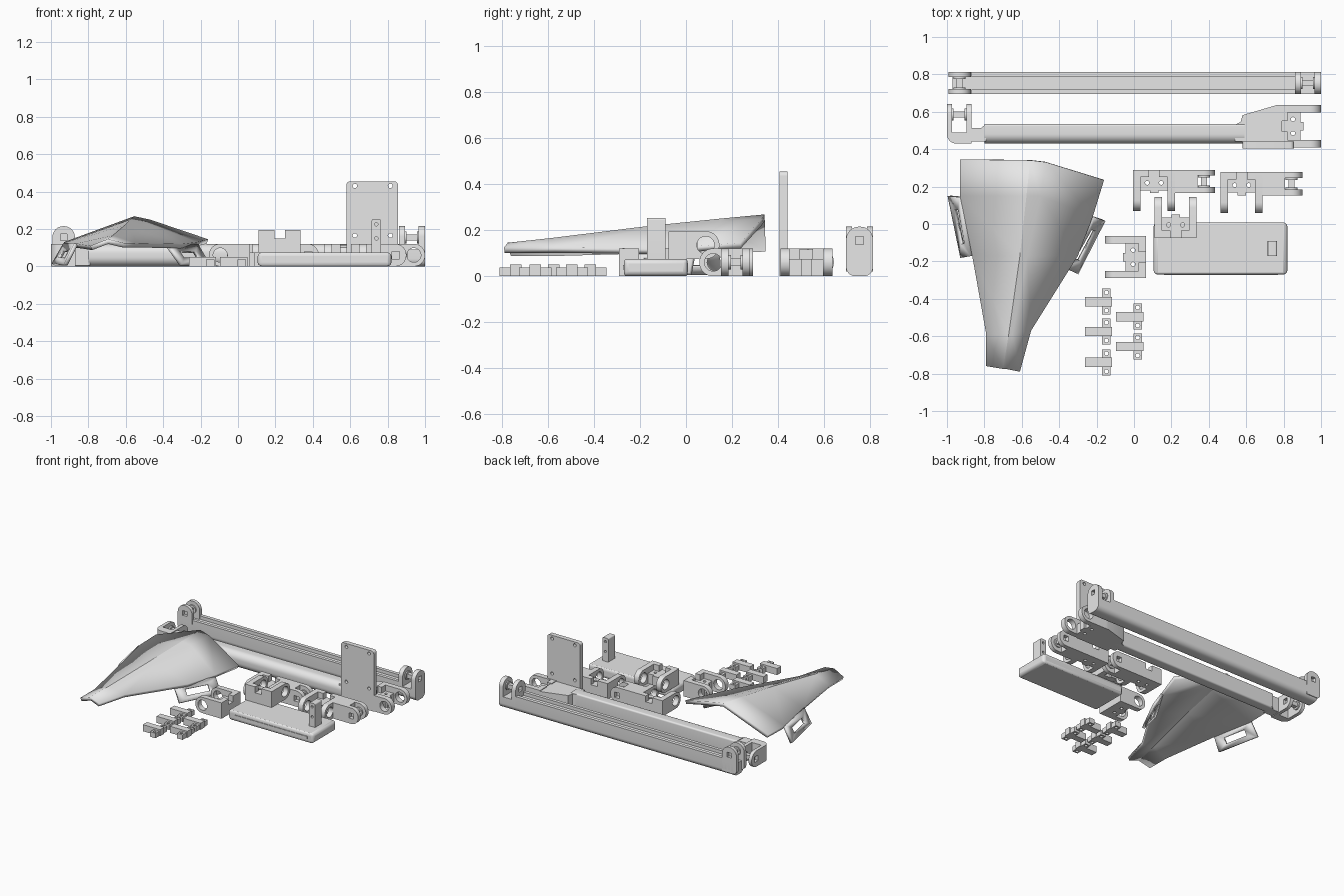
import bpy, bmesh
from math import sin, cos, pi, radians
from mathutils import Matrix, Vector

cube = bpy.data.objects.get("Cube")
if cube:
    bpy.data.objects.remove(cube)

grey = bpy.data.materials.new("plain_grey")
grey.use_nodes = True
grey.diffuse_color = (0.8, 0.8, 0.8, 1)
grey.node_tree.nodes["Principled BSDF"].inputs["Base Color"].default_value = (0.8, 0.8, 0.8, 1)

# Columns give the world direction of a slab's u, v and thickness
AXES = {
    "x": Matrix(((0, 0, 1, 0), (1, 0, 0, 0), (0, 1, 0, 0), (0, 0, 0, 1))),
    "y": Matrix(((1, 0, 0, 0), (0, 0, 1, 0), (0, 1, 0, 0), (0, 0, 0, 1))),
    "z": Matrix.Identity(4),
}
HERE = Matrix.Identity(4)


def finish(name, bm, place=HERE):
    bmesh.ops.transform(bm, matrix=place, verts=bm.verts)
    bmesh.ops.remove_doubles(bm, verts=bm.verts, dist=0.0002)
    bmesh.ops.recalc_face_normals(bm, faces=bm.faces)
    mesh = bpy.data.meshes.new(name)
    bm.to_mesh(mesh)
    bm.free()
    mesh.materials.clear()
    mesh.materials.append(grey)
    obj = bpy.data.objects.new(name, mesh)
    bpy.context.collection.objects.link(obj)
    bpy.ops.object.select_all(action="DESELECT")
    obj.select_set(True)
    bpy.context.view_layer.objects.active = obj
    bpy.ops.object.shade_smooth_by_angle(angle=radians(30))
    return obj


def rect(u0, v0, u1, v1, radii=(0, 0, 0, 0)):
    """Rectangle with a radius per corner, from lower left anticlockwise."""
    pts = []
    corners = ((u0, v0, 1, 1), (u1, v0, -1, 1), (u1, v1, -1, -1), (u0, v1, 1, -1))
    for k, ((u, v, su, sv), r) in enumerate(zip(corners, radii)):
        if r == 0:
            pts.append((u, v))
            continue
        for i in range(9):
            a = pi + k * pi / 2 + i * pi / 16
            pts.append((u + su * r + r * cos(a), v + sv * r + r * sin(a)))
    return pts


def circle(u, v, r, n=24):
    return [(u + r * cos(2 * pi * i / n), v + r * sin(2 * pi * i / n)) for i in range(n)]


def slab(name, axis, low, high, loops, place=HERE):
    """Extrude an outline, with further loops as holes, along an axis."""
    curve = bpy.data.curves.new(name, "CURVE")
    curve.dimensions = "2D"
    curve.fill_mode = "BOTH"
    curve.extrude = (high - low) / 2
    for loop in loops:
        spline = curve.splines.new("POLY")
        spline.points.add(len(loop) - 1)
        for p, (u, v) in zip(spline.points, loop):
            p.co = (u, v, 0, 1)
        spline.use_cyclic_u = True
    temp = bpy.data.objects.new(name, curve)
    bpy.context.collection.objects.link(temp)
    deps = bpy.context.evaluated_depsgraph_get()
    mesh = bpy.data.meshes.new_from_object(temp.evaluated_get(deps))
    bpy.data.objects.remove(temp)
    bm = bmesh.new()
    bm.from_mesh(mesh)
    bpy.data.meshes.remove(mesh)
    return finish(name, bm, place @ AXES[axis] @ Matrix.Translation((0, 0, (low + high) / 2)))


def box(name, a, b, place=HERE):
    return slab(name, "z", a[2], b[2], [rect(a[0], a[1], b[0], b[1])], place)


def square(u, v, r):
    return rect(u - r, v - r, u + r, v + r)


def hinge_pin(name, axis, low, high, u, v, place=HERE):
    slab(name, axis, low, high, [square(u, v, 0.016)], place)
    for lo, hi in ((low, low + 0.012), (high - 0.012, high)):
        slab(name + "_collar", axis, lo, hi, [circle(u, v, 0.032)], place)


# Joint bracket: two round lugs facing -y, a recessed deck and an optional clevis
def bracket(name, place, clevis=False):
    for x in (0, 0.185):
        slab(name + "_lug", "x", x, x + 0.04,
             [rect(0, 0, 0.22, 0.12, (0.058, 0, 0, 0.058)), circle(0.06, 0.06, 0.038)], place)
    deck = [(0.04, 0.11), (0.09, 0.11), (0.09, 0.095), (0.135, 0.095), (0.135, 0.11),
            (0.185, 0.11), (0.185, 0.22), (0.04, 0.22)]
    slab(name + "_deck", "z", 0, 0.075, [deck, circle(0.075, 0.15, 0.011), circle(0.15, 0.15, 0.011)], place)
    for x0, x1 in ((0.04, 0.085), (0.14, 0.185)):
        box(name + "_rim", (x0, 0.18, 0.075), (x1, 0.22, 0.12), place)
    if clevis:
        box(name + "_block", (0.225, 0.095, 0), (0.345, 0.22, 0.12), place)
        for y in (0.095, 0.188):
            slab(name + "_clevis", "y", y, y + 0.032,
                 [rect(0.345, 0, 0.437, 0.12, (0, 0.058, 0.058, 0)), square(0.38, 0.06, 0.02)], place)
        hinge_pin(name + "_pin", "y", 0.125, 0.19, 0.38, 0.06, place)


def at(x, y, z=0, turn=0):
    return Matrix.Translation((x, y, z)) @ Matrix.Rotation(radians(turn), 4, "Z")


bracket("rear_bracket_a", at(-0.005, 0.07), True)
bracket("rear_bracket_b", at(0.463, 0.058), True)
bracket("cover_bracket", at(0.335, 0.145, 0.075, 180))
bracket("side_bracket", at(-0.155, -0.065, 0, -90))
bracket("arm_bracket", at(1.0, 0.41, 0, 90))

# Rear channel beam with crossed clevis ends
channel = [(0.785, 0.12), (0.785, 0.095), (0.72, 0.095), (0.72, 0.12)]
bottom = rect(0.695, 0, 0.812, 0.12, (0.04, 0.04, 0, 0))
slab("beam", "x", -0.87, 0.86, [bottom[:-1] + channel + bottom[-1:]])
floor = rect(0.695, 0, 0.812, 0.09, (0.04, 0.04, 0, 0))
slab("beam_left_floor", "x", -0.97, -0.87, [floor])
slab("beam_right_floor", "x", 0.86, 1.0, [floor])
for y in (0.695, 0.786):
    slab("beam_left_ear", "y", y, y + 0.026,
         [rect(-0.992, 0.02, -0.872, 0.215, (0.03, 0, 0.058, 0.058)), square(-0.932, 0.155, 0.018)])
for x in (0.86, 0.966):
    slab("beam_right_ear", "x", x, x + 0.034,
         [rect(0.695, 0, 0.812, 0.215, (0.04, 0.04, 0.056, 0.056)), square(0.753, 0.155, 0.018)])
hinge_pin("beam_left_pin", "y", 0.718, 0.788, -0.932, 0.155)
hinge_pin("beam_right_pin", "x", 0.89, 0.97, 0.753, 0.155)

# Front arm with a fork at one end and a bracket at the other
slab("arm", "x", -0.8, 0.59, [rect(0.43, 0, 0.535, 0.12, (0.05, 0.012, 0.012, 0.05))])
slab("arm_fork_base", "z", 0, 0.12,
     [rect(-1.0, 0.43, -0.87, 0.49, (0.05, 0, 0, 0))])
slab("arm_neck", "z", 0.005, 0.115, [[(-0.87, 0.44), (-0.79, 0.44), (-0.79, 0.535), (-0.82, 0.512), (-0.87, 0.512)]])
for x in (-1.0, -0.895):
    slab("arm_fork_tine", "x", x, x + 0.026,
         [rect(0.488, 0, 0.642, 0.12, (0, 0.058, 0.058, 0)), square(0.585, 0.06, 0.02)])
hinge_pin("arm_fork_pin", "x", -0.976, -0.893, 0.585, 0.06)
slab("arm_flare", "z", 0, 0.115,
     [[(0.54, 0.44), (0.79, 0.44), (0.79, 0.635), (0.76, 0.635), (0.58, 0.582), (0.57, 0.545), (0.54, 0.53)]])

# Upright mounting plate
slab("mounting_plate", "y", 0.405, 0.44,
     [rect(0.58, 0, 0.855, 0.455, (0, 0, 0.02, 0.02))]
     + [circle(x, z, 0.012, 16) for x in (0.625, 0.815) for z in (0.165, 0.43)])

# Cover panel with its post
cover = box("cover_panel", (0.105, -0.27, 0), (0.82, 0.008, 0.075))
bevel = cover.modifiers.new("soft_edges", "BEVEL")
bevel.width = 0.02
bevel.segments = 3
slab("cover_post", "y", -0.17, -0.09,
     [rect(0.715, 0.07, 0.765, 0.253, (0, 0, 0.01, 0.01))]
     + [circle(0.74, z, 0.009, 12) for z in (0.15, 0.225)])
box("cover_front_strip", (0.16, -0.274, 0.028), (0.77, -0.268, 0.048))


# Folded armour shell, rows run from the back edge to the nose
def sheet(name, rows, thickness, offset):
    bm = bmesh.new()
    grid = [[bm.verts.new(p) for p in row] for row in rows]
    for a, b in zip(grid, grid[1:]):
        for i in range(len(a) - 1):
            bm.faces.new((a[i], b[i], b[i + 1], a[i + 1]))
    bmesh.ops.recalc_face_normals(bm, faces=bm.faces)
    if sum(f.normal.z for f in bm.faces) < 0:
        bmesh.ops.reverse_faces(bm, faces=bm.faces)
    obj = finish(name, bm)
    if sum(p.normal.z for p in obj.data.polygons) < 0:
        obj.data.flip_normals()
    mod = obj.modifiers.new("thickness", "SOLIDIFY")
    mod.thickness = thickness
    mod.offset = offset
    mod.use_even_offset = True
    return obj


sheet("shell", [
    [(-0.93, 0.345, 0.13), (-0.555, 0.34, 0.268), (-0.47, 0.33, 0.25), (-0.16, 0.235, 0.145)],
    [(-0.93, 0.15, 0.125), (-0.575, 0.15, 0.25), (-0.5, 0.15, 0.237), (-0.22, 0.04, 0.13)],
    [(-0.865, -0.17, 0.122), (-0.61, -0.17, 0.217), (-0.57, -0.17, 0.205), (-0.3, -0.17, 0.12)],
    [(-0.79, -0.59, 0.11), (-0.67, -0.59, 0.165), (-0.65, -0.59, 0.16), (-0.55, -0.57, 0.125)],
    [(-0.79, -0.76, 0.11), (-0.7, -0.775, 0.145), (-0.685, -0.775, 0.143), (-0.61, -0.79, 0.125)],
], 0.025, -1)


# Slotted side tabs sloping down from the shell
def tab(name, corners):
    c = [Vector(p) for p in corners]

    def spot(s, t):
        return c[0].lerp(c[1], s).lerp(c[3].lerp(c[2], s), t)

    outer = [spot(s, t) for s, t in ((0, 0), (1, 0), (1, 1), (0, 1), (0, 0))]
    inner = [spot(s, t) for s, t in ((0.22, 0.35), (0.78, 0.35), (0.78, 0.7), (0.22, 0.7), (0.22, 0.35))]
    sheet(name, [outer, inner], 0.02, 0)


tab("left_hand_tab", [(-0.22, 0.04, 0.115), (-0.38, -0.23, 0.115), (-0.305, -0.265, 0.01), (-0.16, 0.02, 0.01)])
tab("right_hand_tab", [(-0.925, 0.145, 0.12), (-0.865, -0.17, 0.12), (-0.92, -0.18, 0.01), (-0.988, 0.15, 0.01)])

# Small cross shaped clips
for i, (x, y) in enumerate(((-0.148, -0.415), (-0.148, -0.575), (-0.148, -0.74), (0.02, -0.495), (0.02, -0.655))):
    slab("clip_bar_%d" % (i + 1), "z", 0, 0.038,
         [rect(-0.023, -0.07, 0.023, 0.07), circle(0, 0.048, 0.011, 16), circle(0, -0.048, 0.011, 16)], at(x, y))
    box("clip_stem_%d" % (i + 1), (-0.115, -0.025, 0), (0.03, 0.025, 0.05), at(x, y))
